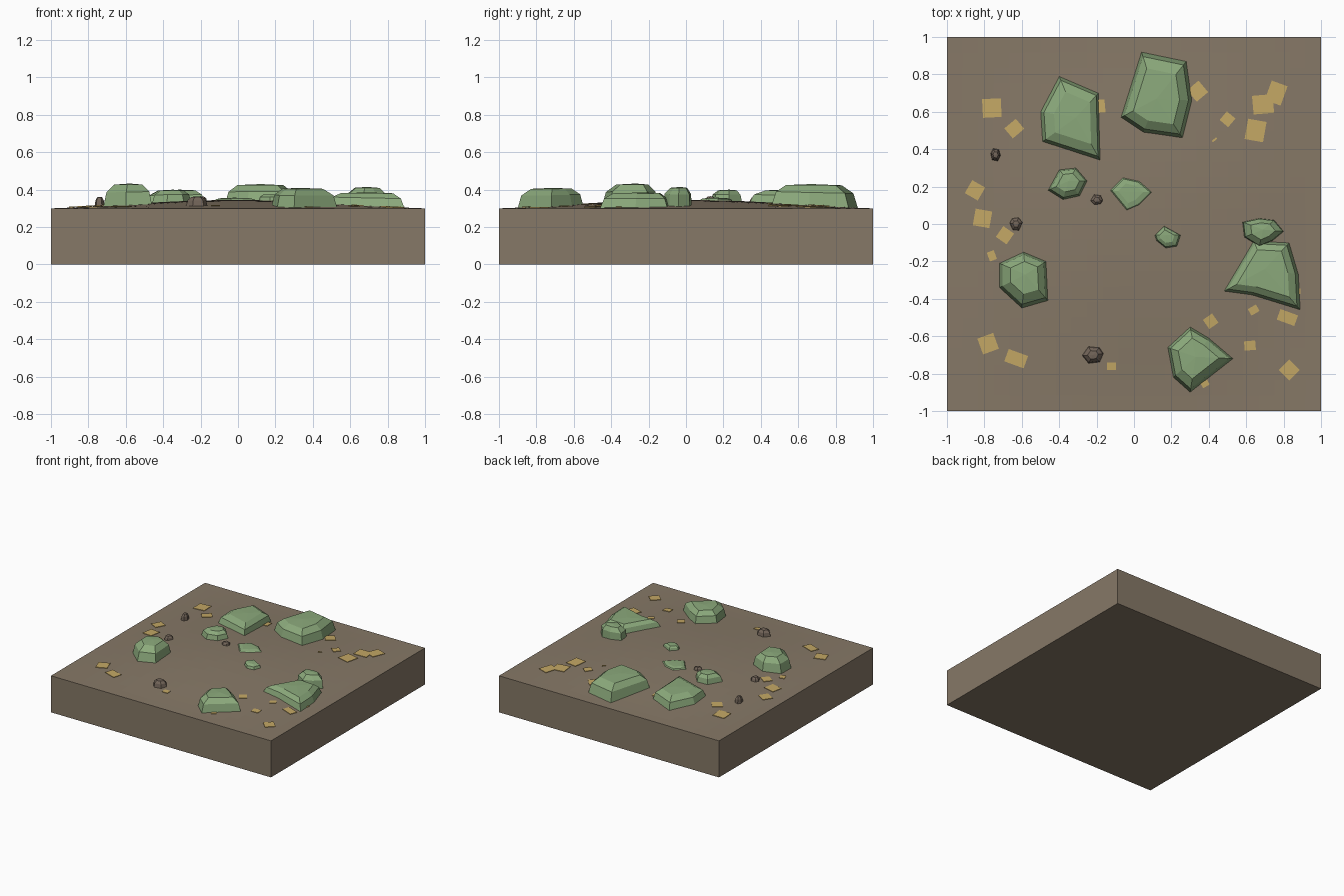
import bpy, bmesh, math, random
from mathutils import Vector, Matrix

random.seed(4)
cube = bpy.data.objects.get("Cube")
if cube:
    bpy.data.objects.remove(cube, do_unlink=True)


def make_material(name, rgb):
    material = bpy.data.materials.new(name)
    material.use_nodes = True
    colour = (*rgb, 1)
    material.diffuse_color = colour
    shader = material.node_tree.nodes["Principled BSDF"]
    shader.inputs["Base Color"].default_value = colour
    shader.inputs["Roughness"].default_value = 1
    return material


earth = make_material("earth brown", (.24, .19, .135))
moss = make_material("moss green", (.26, .4, .2))
sand = make_material("sand yellow", (.55, .39, .13))
stone = make_material("stone brown", (.17, .13, .1))


def ground(x, y):
    """Height of the gently domed earth."""
    swell = max(0, math.cos(x * math.pi / 2) * math.cos(y * math.pi / 2))
    return .3 + .045 * swell ** 1.3


def finish(name, bm, material):
    bmesh.ops.recalc_face_normals(bm, faces=bm.faces[:])
    mesh = bpy.data.meshes.new(name)
    bm.to_mesh(mesh)
    bm.free()
    mesh.materials.append(material)
    obj = bpy.data.objects.new(name, mesh)
    bpy.context.collection.objects.link(obj)
    return obj


def add_earth():
    # Domed slab: a grid top, with its border pulled down to the floor
    bm = bmesh.new()
    bmesh.ops.create_grid(bm, x_segments=24, y_segments=24, size=1)
    for vert in bm.verts:
        vert.co.z = ground(vert.co.x, vert.co.y)
    border = [edge for edge in bm.edges if edge.is_boundary]
    walls = bmesh.ops.extrude_edge_only(bm, edges=border)["geom"]
    for item in walls:
        if isinstance(item, bmesh.types.BMVert):
            item.co.z = 0
    rim = [e for e in bm.edges if all(v.co.z == 0 for v in e.verts)]
    bmesh.ops.contextual_create(bm, geom=rim)
    finish("earth_slab", bm, earth)


def add_rock(name, outline, peak, top, material=moss, shoulder=.88, crown=.58):
    # Faceted rock: outline on the ground, a shoulder ring, a crown ring, a peak
    bm = bmesh.new()
    centre = Vector(peak)
    rings = []
    for scale, rise in ((1, 0), (shoulder, .62), (crown, .95)):
        ring = []
        for x, y in outline:
            spot = centre.lerp(Vector((x, y)), scale)
            low = ground(x, y) - .004
            ring.append(bm.verts.new((*spot, low + (top - low) * rise)))
        rings.append(ring)
    tip = bm.verts.new((*centre, top))
    count = len(outline)
    for i in range(count):
        j = (i + 1) % count
        for lower, upper in zip(rings, rings[1:]):
            bm.faces.new((lower[i], lower[j], upper[j], upper[i]))
        bm.faces.new((rings[-1][i], rings[-1][j], tip))
    bm.faces.new(rings[0][::-1])
    finish(name, bm, material)


def add_pebble(name, x, y, width, depth, top):
    outline = []
    for i in range(6):
        angle = math.tau * i / 6 + random.uniform(-.25, .25)
        outline.append((x + width * math.cos(angle), y + depth * math.sin(angle)))
    add_rock(name, outline, (x, y), top, stone, .85, .5)


def add_patch(name, x, y, width, depth, turn):
    # Thin sand plate laid along the slope of the earth
    bm = bmesh.new()
    bmesh.ops.create_cube(bm, size=1)
    bmesh.ops.scale(bm, vec=(width, depth, .004), verts=bm.verts)
    bmesh.ops.rotate(bm, matrix=Matrix.Rotation(math.radians(turn), 3, "Z"), verts=bm.verts)
    for vert in bm.verts:
        vert.co.x += x
        vert.co.y += y
        vert.co.z += ground(vert.co.x, vert.co.y) + .003
    finish(name, bm, sand)


add_earth()

# Large mossy rocks
add_rock("back_left_rock",
         [(-.4, .79), (-.19, .7), (-.18, .34), (-.49, .44), (-.5, .6)],
         (-.31, .57), .4, shoulder=.9, crown=.62)
add_rock("back_right_rock",
         [(.04, .92), (.28, .87), (.31, .66), (.26, .46), (.05, .49), (-.07, .57)],
         (.12, .67), .43, shoulder=.9, crown=.65)
add_rock("right_rock",
         [(.64, -.09), (.83, -.1), (.88, -.27), (.89, -.46), (.63, -.38), (.48, -.36)],
         (.7, -.24), .385, shoulder=.9, crown=.68)
add_rock("front_rock",
         [(.3, -.55), (.4, -.61), (.53, -.72), (.3, -.9), (.21, -.82), (.18, -.66)],
         (.33, -.71), .41, shoulder=.9, crown=.62)
add_rock("left_rock",
         [(-.72, -.21), (-.59, -.15), (-.47, -.2), (-.46, -.41), (-.6, -.45), (-.72, -.34)],
         (-.58, -.27), .433)

# Small mossy rocks
add_rock("middle_left_rock",
         [(-.46, .18), (-.4, .29), (-.31, .3), (-.25, .23), (-.29, .15), (-.38, .13)],
         (-.35, .23), .4)
add_rock("sunken_rock",
         [(-.13, .18), (-.06, .25), (.03, .23), (.1, .17), (.03, .1), (-.04, .07)],
         (-.02, .17), .357)
add_rock("middle_rock",
         [(.11, -.06), (.16, -.01), (.25, -.06), (.23, -.12), (.17, -.13), (.12, -.09)],
         (.17, -.06), .375)
add_rock("stacked_rock",
         [(.58, .01), (.67, .03), (.75, .02), (.8, -.04), (.74, -.09), (.67, -.12), (.59, -.07)],
         (.69, -.03), .415, shoulder=.95, crown=.6)

# Bare pebbles
add_pebble("back_pebble", -.74, .37, .027, .038, .362)
add_pebble("left_pebble", -.63, 0, .036, .038, .35)
add_pebble("middle_pebble", -.2, .13, .035, .03, .365)
add_pebble("front_pebble", -.22, -.7, .058, .05, .364)

# Sand patches, each as x, y, width, depth, turn
back_patches = [
    (-.76, .62, .1, .1, 3), (-.64, .51, .08, .07, 40), (-.18, .63, .05, .07, 5),
    (.34, .71, .08, .08, 40), (.5, .56, .06, .06, 50), (.43, .45, .03, .01, 40),
    (.69, .64, .11, .1, 5), (.76, .7, .09, .11, -20), (.65, .5, .1, .11, -10)]
side_patches = [
    (-.85, .18, .08, .08, -30), (-.81, .03, .09, .09, -10), (-.69, -.06, .07, .07, -35),
    (-.76, -.17, .04, .05, 20), (.875, -.36, .03, .03, 0)]
front_patches = [
    (-.78, -.64, .09, .09, 20), (-.63, -.72, .11, .07, -20), (-.12, -.76, .05, .04, 0),
    (.64, -.46, .05, .04, 30), (.82, -.5, .1, .06, -20), (.41, -.52, .06, .06, 35),
    (.62, -.65, .06, .05, 5), (.83, -.78, .08, .08, 45), (.38, -.855, .04, .03, 30)]
for region, patches in (("back", back_patches), ("side", side_patches), ("front", front_patches)):
    for number, patch in enumerate(patches, 1):
        add_patch(f"{region}_sand_patch_{number}", *patch)
